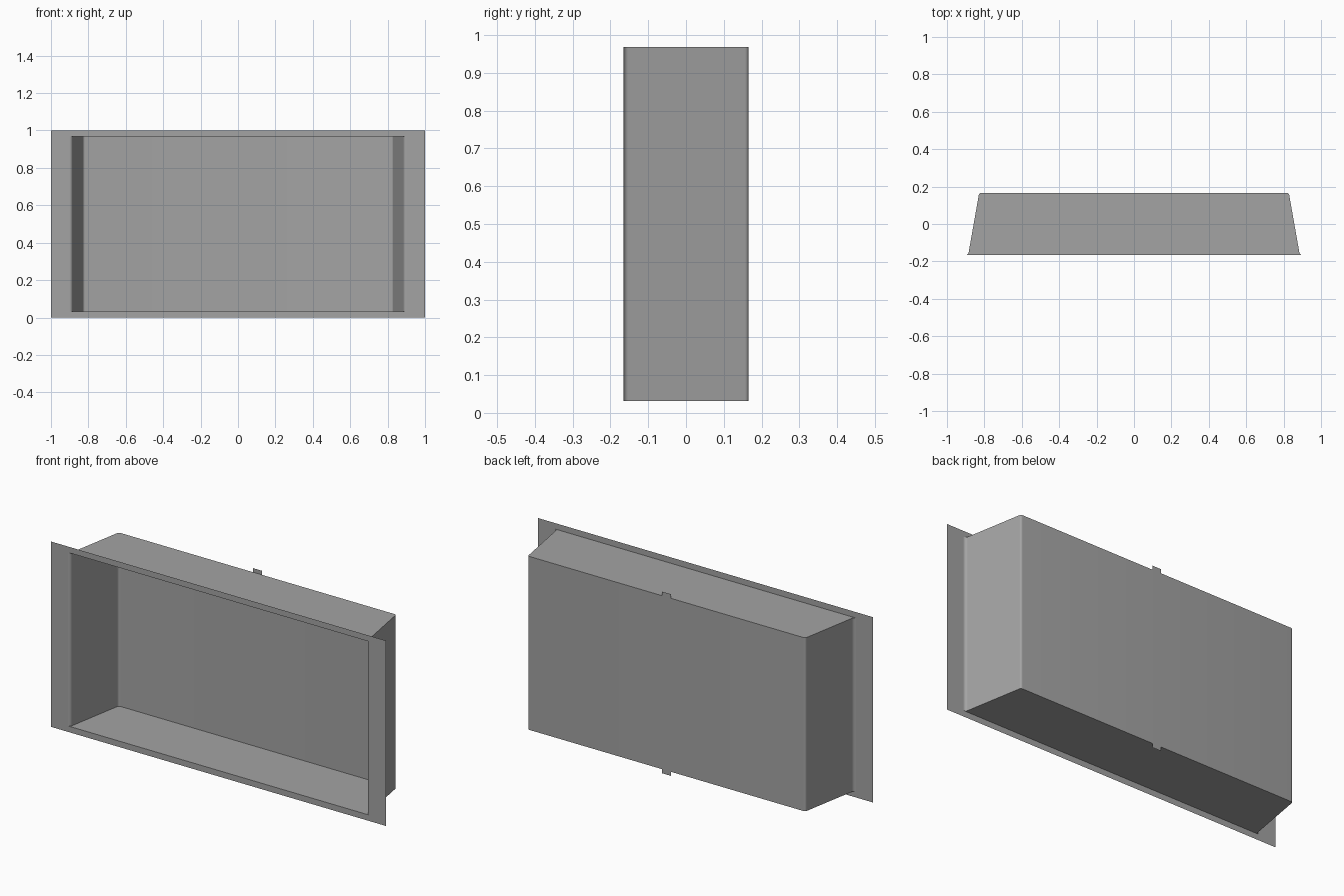
import bpy, bmesh
from math import sin, cos, tan, radians

cube = bpy.data.objects.get("Cube")
if cube:
    bpy.data.objects.remove(cube, do_unlink=True)

HALF_DEPTH = 0.166
BOTTOM, TOP = 0.032, 0.968
OPENING = 0.9           # half width where the walls flare into the flange
TAPER = radians(10)     # lean of the side walls
FLARE, CORNER = 0.016, 0.012

grey = bpy.data.materials.new("grey sheet")
grey.use_nodes = True
colour = (0.37, 0.37, 0.37, 1)
grey.diffuse_color = colour
grey.node_tree.nodes["Principled BSDF"].inputs["Base Color"].default_value = colour


def finish(bm, name):
    mesh = bpy.data.meshes.new(name)
    bm.to_mesh(mesh)
    bm.free()
    mesh.materials.append(grey)
    obj = bpy.data.objects.new(name, mesh)
    bpy.context.collection.objects.link(obj)
    return obj


def arc(cx, cy, r, start, end, steps=6):
    angles = [radians(start + (end - start) * i / steps) for i in range(steps + 1)]
    return [(cx + r * cos(a), cy + r * sin(a)) for a in angles]


def upright_plate(bm, x0, x1, z0, z1, y):
    corners = [(x0, z0), (x1, z0), (x1, z1), (x0, z1)]
    bm.faces.new([bm.verts.new((x, y, z)) for x, z in corners])


# Half outline of the tray: flared lip, leaning wall, rounded back corner
half = arc(OPENING, FLARE - HALF_DEPTH, FLARE, 270, 190)
lip_x, lip_y = half[-1]
back_y = HALF_DEPTH - CORNER
wall_end_x = lip_x - (back_y + CORNER * sin(TAPER) - lip_y) * tan(TAPER)
half += arc(wall_end_x - CORNER * cos(TAPER), back_y, CORNER, 10, 90)
outline = half + [(-x, y) for x, y in reversed(half)]

# Tray: walls and back swept upward, closed above and below, open in front
bm = bmesh.new()
low = [bm.verts.new((x, y, BOTTOM)) for x, y in outline]
high = [bm.verts.new((x, y, TOP)) for x, y in outline]
for i in range(len(outline) - 1):
    bm.faces.new((low[i], low[i + 1], high[i + 1], high[i]))
bm.faces.new(high)
bm.faces.new(low[::-1])
tray = finish(bm, "tray")
bpy.ops.object.select_all(action="DESELECT")
tray.select_set(True)
bpy.context.view_layer.objects.active = tray
bpy.ops.object.shade_smooth_by_angle(angle=radians(30))

# Flange: thin sheet frame around the opening
bm = bmesh.new()
for z0, z1 in ((0, BOTTOM), (TOP, 1)):
    upright_plate(bm, -1, 1, z0, z1, -HALF_DEPTH)
for x0, x1 in ((-1, -OPENING), (OPENING, 1)):
    upright_plate(bm, x0, x1, BOTTOM, TOP, -HALF_DEPTH)
bmesh.ops.remove_doubles(bm, verts=bm.verts, dist=0.0001)
finish(bm, "front_flange")

# Small tabs in the plane of the back
for name, z0, z1 in (("top_tab", TOP, TOP + 0.022), ("bottom_tab", BOTTOM - 0.022, BOTTOM)):
    bm = bmesh.new()
    upright_plate(bm, -0.026, 0.026, z0, z1, HALF_DEPTH)
    finish(bm, name)
